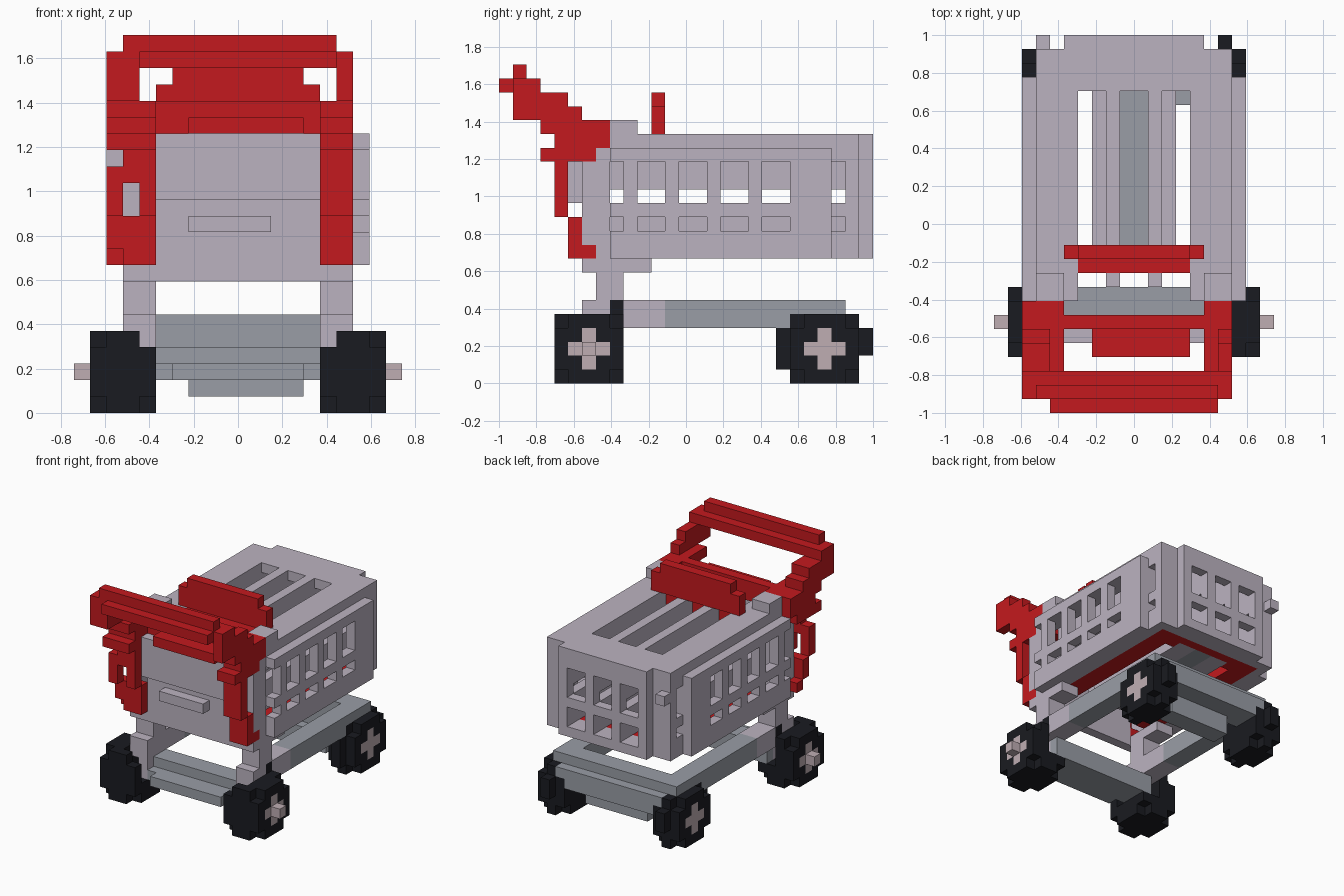
import bpy, bmesh

if "Cube" in bpy.data.objects:
    bpy.data.objects.remove(bpy.data.objects["Cube"])

V = 2 / 27          # edge of one cube of the model
used = set()        # cubes already taken by an earlier part


def box(x, y, z):
    """Set of cubes filling half-open index ranges."""
    return {(i, j, k) for i in range(*x) for j in range(*y) for k in range(*z)}


def mirror(cubes):
    return cubes | {(-1 - i, j, k) for i, j, k in cubes}


def material(name, rgb):
    m = bpy.data.materials.new(name)
    m.diffuse_color = (*rgb, 1)
    m.use_nodes = True
    m.node_tree.nodes["Principled BSDF"].inputs["Base Color"].default_value = m.diffuse_color
    return m


light = material("light grey", (0.50, 0.45, 0.53))
steel = material("steel grey", (0.32, 0.34, 0.38))
red = material("red", (0.55, 0.010, 0.013))
black = material("black", (0.010, 0.011, 0.015))
pink = material("hub pink", (0.52, 0.42, 0.45))

SIDES = [((1, 0, 0), [(1, 0, 0), (1, 1, 0), (1, 1, 1), (1, 0, 1)]),
         ((-1, 0, 0), [(0, 0, 0), (0, 0, 1), (0, 1, 1), (0, 1, 0)]),
         ((0, 1, 0), [(0, 1, 0), (0, 1, 1), (1, 1, 1), (1, 1, 0)]),
         ((0, -1, 0), [(0, 0, 0), (1, 0, 0), (1, 0, 1), (0, 0, 1)]),
         ((0, 0, 1), [(0, 0, 1), (1, 0, 1), (1, 1, 1), (0, 1, 1)]),
         ((0, 0, -1), [(0, 0, 0), (0, 1, 0), (1, 1, 0), (1, 0, 0)])]
parts = []


def part(name, cubes, mat):
    """Register a part, leaving out cubes that are already taken."""
    cubes = cubes - used
    used.update(cubes)
    parts.append((name, cubes, mat))


def build(name, cubes, mat):
    """Turn a set of cubes into one mesh with only the visible faces."""
    bm = bmesh.new()
    verts = {}
    for c in sorted(cubes):
        for n, corners in SIDES:
            if tuple(a + b for a, b in zip(c, n)) in used:
                continue
            face = []
            for o in corners:
                p = tuple(a + b for a, b in zip(c, o))
                if p not in verts:
                    verts[p] = bm.verts.new((p[0] * V, p[1] * V - 1, p[2] * V))
                face.append(verts[p])
            bm.faces.new(face)
    me = bpy.data.meshes.new(name)
    bm.to_mesh(me)
    bm.free()
    me.materials.append(mat)
    bpy.context.collection.objects.link(bpy.data.objects.new(name, me))


# Hubs: flush cross with a protruding cap at the front wheels
def cross(x, j):
    return box(x, (j - 1, j + 2), (2, 3)) | box(x, (j, j + 1), (1, 4))


part("front_hubs", mirror(cross((8, 9), 6) | box((9, 10), (6, 7), (2, 3))), pink)
part("rear_hubs", mirror(cross((7, 8), 23)), pink)


# Wheels: full core with corners removed from the outer layers
def wheel(x0, x1, j):
    w = box((x0, x1), (j, j + 5), (0, 5))
    for i in (x0, x1 - 1):
        w -= {(i, a, b) for a in (j, j + 4) for b in (0, 4)}
    return w


part("front_wheels", mirror(wheel(5, 9, 4) - box((5, 7), (5, 9), (2, 5))
                            | {(6, 8, 5)}), black)
part("rear_wheels", mirror(wheel(5, 8, 21) | box((6, 7), (20, 21), (1, 4))
                           | box((6, 7), (26, 27), (2, 4))), black)

# Red handle: bar, two stepped arms and the bar over the basket front
bar = (box((-8, 7), (1, 3), (21, 22)) | box((-6, 6), (0, 1), (21, 22))
       | box((-7, 6), (1, 2), (22, 23)))
part("handle_bar", bar, red)
steps = [(9, 5, 7), (10, 5, 6), (11, 5, 6), (12, 4, 5), (13, 4, 5), (14, 4, 5),
         (15, 4, 5), (16, 3, 7), (17, 4, 8), (18, 3, 8), (19, 1, 6), (20, 1, 5)]
arms = set()
for k, j0, j1 in steps:
    arms |= box((-8, -6 if k > 18 else -5), (j0, j1), (k, k + 1))
    arms |= box((6 if k > 18 else 5, 7), (j0, j1), (k, k + 1))
arms -= box((-8, -7), (4, 6), (9, 10)) | box((-7, -6), (4, 5), (12, 14))
arms -= box((-8, -7), (4, 5), (15, 16))
part("handle_arms", arms, red)
part("handle_crossbar", box((-5, 5), (6, 7), (17, 19)) | box((-3, 4), (4, 6), (17, 18)), red)

# Red child seat flap above the basket and its back inside
part("seat_flap", box((-4, 4), (11, 12), (18, 21)) | box((-5, 5), (11, 12), (18, 20)), red)
part("seat_back", box((-4, 4), (10, 11), (16, 18)), red)

# Basket side walls with rows of openings
walls = mirror(box((7, 8), (8, 24), (9, 17)) | box((6, 7), (6, 8), (8, 17))
               | box((5, 7), (6, 11), (8, 9))
               | box((6, 7), (23, 26), (9, 17)) | box((5, 6), (25, 26), (9, 17)))
holes = set()
for j0, j1 in ((8, 9), (10, 12), (13, 15), (16, 18), (19, 21), (24, 25)):
    holes |= box((6, 8), (j0, j1), (13, 16)) | box((6, 8), (j0, j1), (11, 12))
part("basket_walls", walls - mirror(holes), light)

# Basket back wall with openings
back = box((-5, 5), (26, 27), (9, 18))
for x in ((-4, -2), (-1, 1), (2, 4)):
    back -= box(x, (26, 27), (13, 16)) | box(x, (26, 27), (10, 12))
part("basket_back", back | box((-7, -6), (26, 27), (15, 16)), light)

# Basket front panel, leaning forward at the top
part("basket_front", box((-5, 5), (5, 6), (13, 17)) | box((-5, 5), (6, 7), (8, 14))
     | box((-3, 2), (5, 6), (11, 12)), light)

# Basket top with three long slots, and the rim under it
top = box((-7, 7), (8, 26), (17, 18)) | mirror(box((5, 7), (8, 10), (18, 19)))
for x in ((-4, -2), (-1, 1), (2, 4)):
    top -= box(x, (9, 23), (17, 18))
top -= box((-4, 4), (8, 9), (17, 18))
part("basket_top", top, light)
part("basket_rim", mirror(box((6, 7), (8, 24), (16, 17))), light)

# Long ribs inside the basket, open at mid height
ribs = box((1, 2), (9, 26), (10, 17)) | box((4, 5), (8, 26), (10, 17))
part("basket_ribs", mirror(ribs - box((0, 9), (0, 26), (13, 14))), light)

# Basket floor: light slats, darker centre slat, red border
part("floor_centre", box((-1, 1), (11, 24), (9, 10)), steel)
part("floor_slats", mirror(box((1, 3), (11, 24), (9, 10)) | box((6, 7), (8, 24), (9, 10)))
     | box((-5, 5), (25, 26), (9, 10)), light)
part("floor_border", mirror(box((4, 6), (9, 25), (9, 10))) | box((-5, 5), (23, 25), (9, 10)), red)

# Chassis: posts, side beams and crossbars
part("posts", mirror(box((5, 7), (7, 9), (4, 8)) | box((5, 7), (6, 7), (4, 6))
                     | box((5, 6), (6, 8), (2, 5))), light)
part("side_beams_front", mirror(box((5, 7), (9, 12), (4, 6))), light)
part("side_beams_rear", mirror(box((5, 7), (12, 25), (4, 6))), steel)
part("rear_crossbar", box((-6, 6), (23, 25), (3, 6)) | box((-3, 4), (22, 24), (1, 3))
     | box((-6, 6), (25, 26), (3, 5)), steel)
part("front_crossbar", box((-6, 6), (6, 9), (2, 3)) | box((-6, 6), (7, 9), (3, 4))
     | box((-4, 4), (5, 6), (2, 3)), steel)

for p in parts:
    build(*p)
